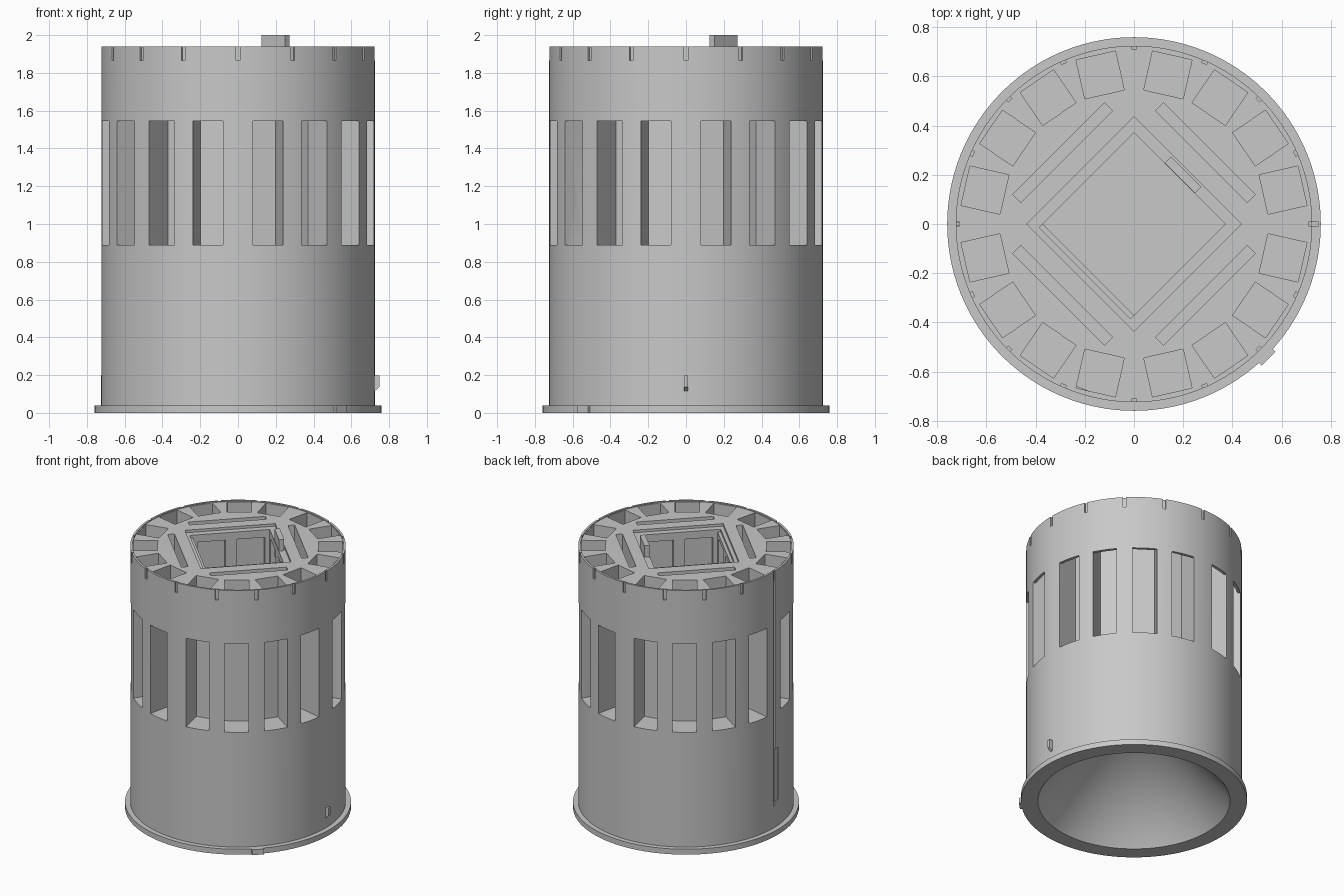
import bpy
import bmesh
from math import cos, sin, radians, tau
from mathutils import Matrix

cube = bpy.data.objects.get("Cube")
if cube:
    bpy.data.objects.remove(cube)

grey = bpy.data.materials.new("plain grey")
grey.use_nodes = True
GREY = (0.58, 0.58, 0.58, 1)
grey.diffuse_color = GREY
grey.node_tree.nodes["Principled BSDF"].inputs["Base Color"].default_value = GREY

R, TOP = 0.724, 1.94
CORE_TOP = TOP - 0.006
SIDES = 160


def finish(name, bm):
    mesh = bpy.data.meshes.new(name)
    bmesh.ops.recalc_face_normals(bm, faces=bm.faces)
    bm.to_mesh(mesh)
    bm.free()
    mesh.materials.append(grey)
    obj = bpy.data.objects.new(name, mesh)
    bpy.context.collection.objects.link(obj)
    return obj


def radial_box(bm, angle, near, far, width, low, high, shift=0):
    """Box between two distances from the axis, facing a compass angle."""
    size = Matrix.Diagonal((far - near, width, high - low, 1))
    place = Matrix.Translation(((near + far) / 2, shift, (low + high) / 2))
    turn = Matrix.Rotation(radians(angle), 4, "Z")
    return bmesh.ops.create_cube(bm, size=1, matrix=turn @ place @ size)["verts"]


def boxes(name, angles, *dims, shifts=(0,)):
    bm = bmesh.new()
    for angle in angles:
        for shift in shifts:
            radial_box(bm, angle, *dims, shift=shift)
    return finish(name, bm)


def activate(obj):
    bpy.ops.object.select_all(action="DESELECT")
    obj.select_set(True)
    bpy.context.view_layer.objects.active = obj


def carve(obj, cutter):
    cutter.hide_render = True
    mod = obj.modifiers.new("cut", "BOOLEAN")
    mod.operation, mod.solver, mod.object = "DIFFERENCE", "EXACT", cutter
    activate(obj)
    bpy.ops.object.modifier_apply(modifier=mod.name)
    bpy.data.objects.remove(cutter)


# Turned body: flared foot, straight wall, rim step, conical hollow underneath
profile = [(0, CORE_TOP), (0.709, CORE_TOP), (0.709, TOP), (R, TOP), (R, 0.04),
           (0.759, 0.04), (0.759, 0), (0.645, 0), (0, 0.82)]
bm = bmesh.new()
rings = []
for r, z in profile:
    count = SIDES if r else 1
    rings.append([bm.verts.new((r * cos(tau * i / SIDES), r * sin(tau * i / SIDES), z))
                  for i in range(count)])
for a, b in zip(rings, rings[1:]):
    for i in range(SIDES):
        j = (i + 1) % SIDES
        quad = [a[i % len(a)], a[j % len(a)], b[j % len(b)], b[i % len(b)]]
        bm.faces.new(list(dict.fromkeys(quad)))
body = finish("body", bm)

# Sixteen pockets open at the top, with windows through the wall
quarters = (0, 90, 180, 270)
pocket_angles = [q + a for q in quarters for a in (12.8, 34.2, 55.8, 77.2)]
notch_angles = [q + a for q in quarters for a in (0, 23.6, 45, 66.4)]
diagonals = [q + 45 for q in quarters]
carve(body, boxes("pocket_cutter", pocket_angles, 0.54, 0.702, 0.164, 0.89, 2.1))
carve(body, boxes("window_cutter", pocket_angles, 0.6, 0.8, 0.164, 0.89, 1.546))

# Small rim notches and the long diagonal slots
carve(body, boxes("notch_cutter", notch_angles, 0.712, 0.8, 0.022, 1.865, 2.1))
carve(body, boxes("slot_cutter", diagonals, 0.387, 0.433, 0.527, 0.89, 2.1))

# Square well with a shallow seat and wall recesses
carve(body, boxes("seat_cutter", [45], -0.308, 0.308, 0.616, 1.915, 2.1))
carve(body, boxes("well_cutter", [45], -0.262, 0.262, 0.524, 0.89, 2.1))
carve(body, boxes("ledge_cutter", [225], 0.2, 0.283, 0.524, 1.895, 2.1))
carve(body, boxes("recess_cutter", diagonals, 0.25, 0.3, 0.19, 1.4, 1.86,
                  shifts=(-0.135, 0.135)))

# Cable groove down the right side, widening near the foot
carve(body, boxes("groove_cutter", [180], 0.712, 0.8, 0.014, 0.2, 2.1))
carve(body, boxes("wide_groove_cutter", [180], 0.717, 0.8, 0.05, 0.23, 0.62,
                  shifts=(0.022,)))

# Upright tab, foot tab and chamfered side catch
boxes("upright_tab", [45], 0.264, 0.3, 0.174, 1.8, 2.0)
boxes("foot_tab", [-45], 0.72, 0.773, 0.08, 0, 0.04)
bm = bmesh.new()
for v in radial_box(bm, 0, 0.718, 0.75, 0.02, 0.11, 0.197):
    if v.co.x > 0.73 and v.co.z < 0.15:
        v.co.z += 0.028
finish("side_catch", bm)

activate(body)
bpy.ops.object.shade_smooth_by_angle(angle=radians(20))
